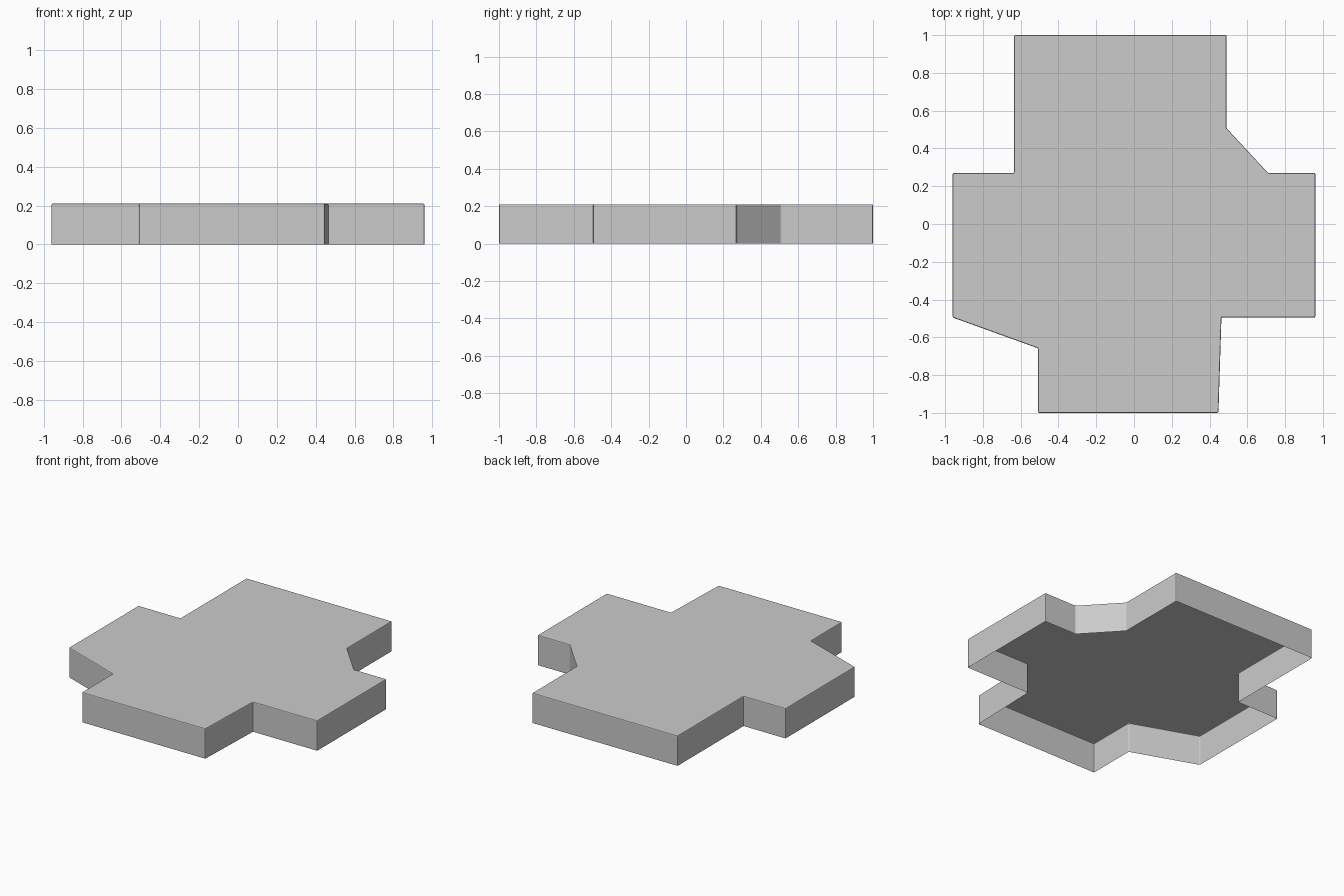
import bpy, bmesh

if "Cube" in bpy.data.objects:
    bpy.data.objects.remove(bpy.data.objects["Cube"])

HEIGHT = 0.21
OUTLINE = [
    (-0.635, 1.0), (-0.635, 0.27), (-0.96, 0.27), (-0.96, -0.495),
    (-0.508, -0.658), (-0.508, -1.0), (0.447, -1.0), (0.463, -0.495),
    (0.96, -0.495), (0.96, 0.27), (0.71, 0.27), (0.49, 0.507), (0.49, 1.0),
]

# Slab shell: flat top with thin skirt walls, open underneath
bm = bmesh.new()
top = bm.faces.new([bm.verts.new((x, y, HEIGHT)) for x, y in OUTLINE])
skirt = bmesh.ops.extrude_edge_only(bm, edges=list(top.edges))
for v in (g for g in skirt["geom"] if isinstance(g, bmesh.types.BMVert)):
    v.co.z = 0
bmesh.ops.recalc_face_normals(bm, faces=bm.faces)
if top.normal.z < 0:
    bmesh.ops.reverse_faces(bm, faces=bm.faces)

# Small softened edges along the rim and the corners
bmesh.ops.bevel(bm, geom=[e for e in bm.edges if not e.is_boundary],
                offset=0.006, segments=2, profile=0.5, affect='EDGES')

mesh = bpy.data.meshes.new("slab_shell")
bm.to_mesh(mesh)
bm.free()
slab = bpy.data.objects.new("slab_shell", mesh)
bpy.context.collection.objects.link(slab)
